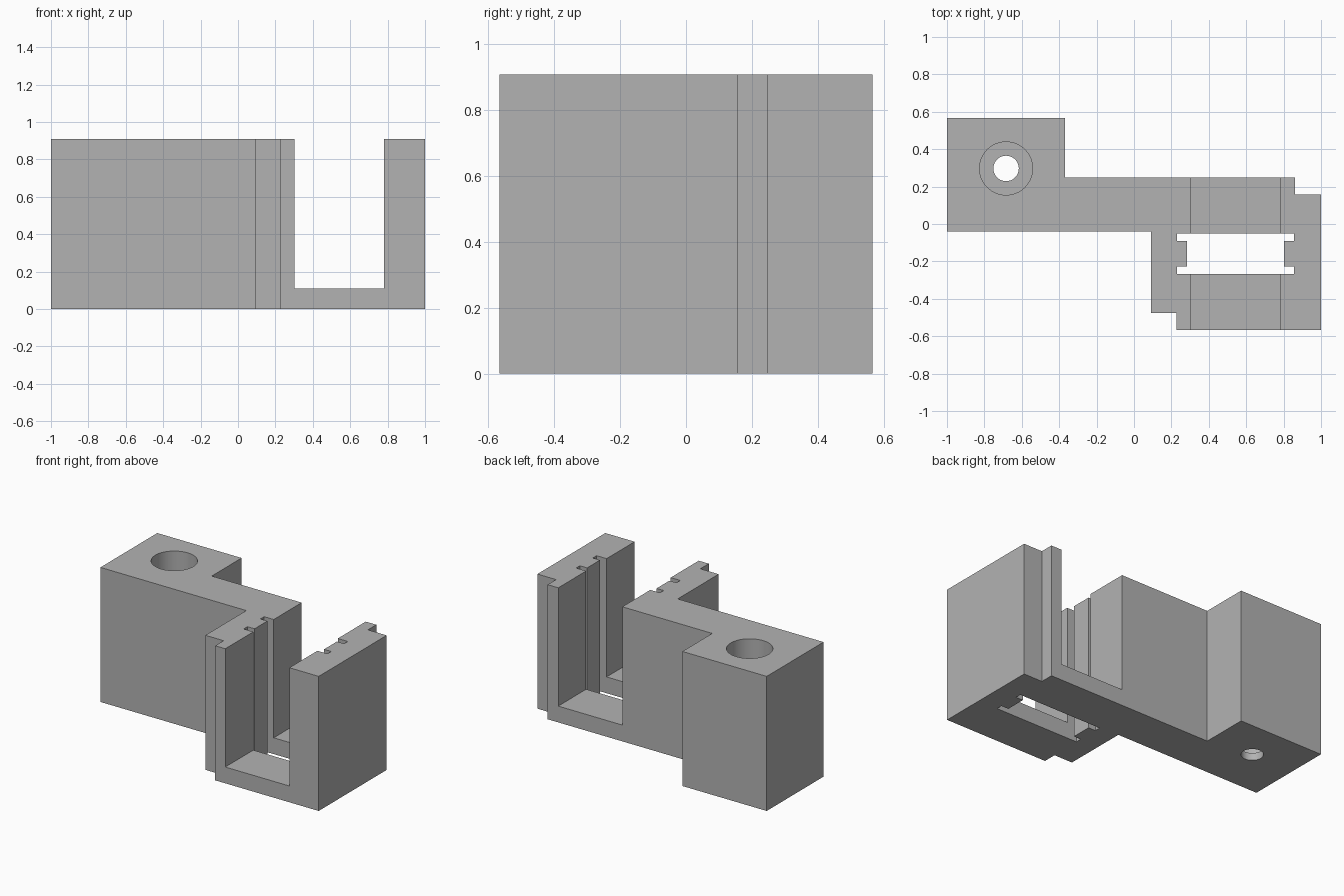
import bpy
import bmesh
from math import radians

if "Cube" in bpy.data.objects:
    bpy.data.objects.remove(bpy.data.objects["Cube"], do_unlink=True)

HEIGHT = 0.909
FLOOR = 0.11          # thickness under the channel
BORE_FLOOR = 0.05     # thickness under the counterbore
PASS = 0.1            # how far cutters overshoot the body

grey = bpy.data.materials.new("plain grey")
grey.use_nodes = True
colour = (0.45, 0.45, 0.45, 1)
grey.diffuse_color = colour
grey.node_tree.nodes["Principled BSDF"].inputs["Base Color"].default_value = colour


def add_object(name, bm):
    bmesh.ops.recalc_face_normals(bm, faces=bm.faces)
    mesh = bpy.data.meshes.new(name)
    bm.to_mesh(mesh)
    bm.free()
    mesh.materials.append(grey)
    obj = bpy.data.objects.new(name, mesh)
    bpy.context.collection.objects.link(obj)
    return obj


def prism(name, outline, low, high):
    bm = bmesh.new()
    base = bm.faces.new([bm.verts.new((x, y, low)) for x, y in outline])
    top = bmesh.ops.extrude_face_region(bm, geom=[base])["geom"]
    verts = [v for v in top if isinstance(v, bmesh.types.BMVert)]
    bmesh.ops.translate(bm, verts=verts, vec=(0, 0, high - low))
    return add_object(name, bm)


def cylinder(name, x, y, radius, low, high):
    bm = bmesh.new()
    bmesh.ops.create_cone(bm, cap_ends=True, segments=64, radius1=radius,
                          radius2=radius, depth=high - low)
    bmesh.ops.translate(bm, verts=bm.verts, vec=(x, y, (low + high) / 2))
    return add_object(name, bm)


# Stepped bracket body
body = prism("bracket_body", [
    (-1, -0.04), (0.09, -0.04), (0.09, -0.477), (0.227, -0.477),
    (0.227, -0.567), (1, -0.567), (1, 0.158), (0.86, 0.158),
    (0.86, 0.248), (-0.37, 0.248), (-0.37, 0.567), (-1, 0.567)],
    0, HEIGHT)

# Open channel from front to back
left, right = 0.302, 0.781
channel = prism("channel_cutter",
                [(left, -1), (right, -1), (right, 1), (left, 1)],
                FLOOR, HEIGHT + PASS)

# Window through the floor, with a guide groove at each corner
near, far = -0.268, -0.05
near_in, far_in = -0.227, -0.09
groove_l, groove_r = 0.23, 0.856
rail_l, rail_r = 0.283, 0.802
window = prism("window_cutter", [
    (groove_l, near), (groove_r, near), (groove_r, near_in), (rail_r, near_in),
    (rail_r, far_in), (groove_r, far_in), (groove_r, far), (groove_l, far),
    (groove_l, far_in), (rail_l, far_in), (rail_l, near_in), (groove_l, near_in)],
    -PASS, HEIGHT + PASS)

# Screw hole with a wide, deep counterbore
hole_x, hole_y = -0.684, 0.297
hole = cylinder("hole_cutter", hole_x, hole_y, 0.068, -PASS, HEIGHT + PASS)
bore = cylinder("bore_cutter", hole_x, hole_y, 0.142, BORE_FLOOR, HEIGHT + PASS)

# Cut the body, then drop the cutters
bpy.ops.object.select_all(action="DESELECT")
bpy.context.view_layer.objects.active = body
body.select_set(True)
for cutter in (channel, window, hole, bore):
    cutter.hide_render = True
    mod = body.modifiers.new(cutter.name, "BOOLEAN")
    mod.operation = "DIFFERENCE"
    mod.solver = "EXACT"
    mod.object = cutter
    bpy.ops.object.modifier_apply(modifier=mod.name)
    bpy.data.objects.remove(cutter, do_unlink=True)

bpy.ops.object.shade_smooth_by_angle(angle=radians(30))
